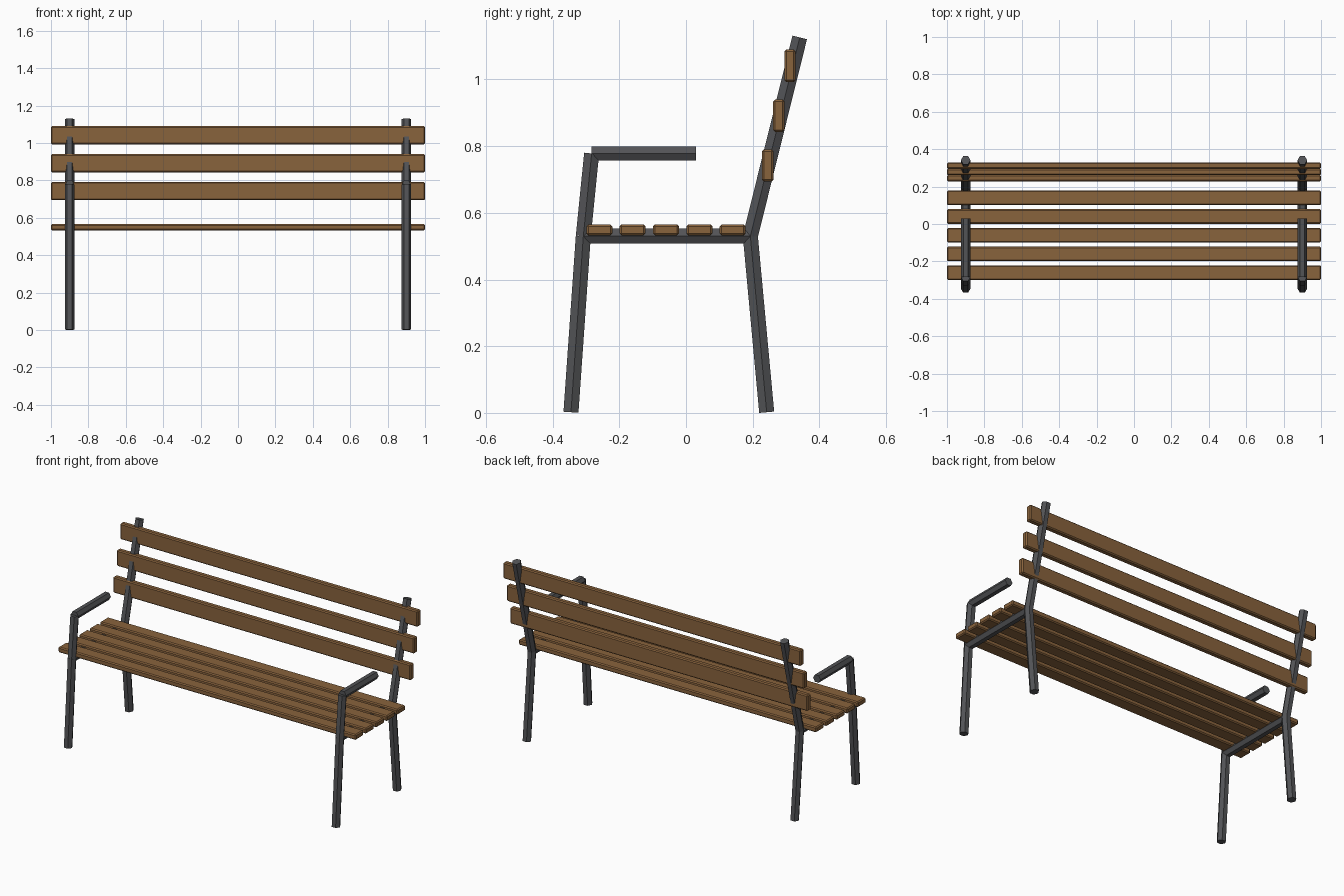
import bpy, bmesh, math
from mathutils import Vector, Matrix

cube = bpy.data.objects.get("Cube")
if cube:
    bpy.data.objects.remove(cube, do_unlink=True)


def material(name, rgb):
    m = bpy.data.materials.new(name)
    m.use_nodes = True
    m.diffuse_color = (*rgb, 1)
    m.node_tree.nodes["Principled BSDF"].inputs["Base Color"].default_value = (*rgb, 1)
    return m


wood = material("brown wood", (0.25, 0.125, 0.046))
metal = material("dark grey metal", (0.085, 0.087, 0.093))


def add_object(name, bm, mat):
    mesh = bpy.data.meshes.new(name)
    bm.to_mesh(mesh)
    bm.free()
    mesh.materials.append(mat)
    obj = bpy.data.objects.new(name, mesh)
    bpy.context.collection.objects.link(obj)
    return obj


def tube(name, x, start, end, radius=0.026):
    """Hexagonal bar between two (y, z) points, with corners facing sideways."""
    a, b = Vector((x, *start)), Vector((x, *end))
    along = (b - a).normalized()
    side = Vector((1, 0, 0))
    turn = Matrix((side, along.cross(side), along)).transposed().to_4x4()
    bm = bmesh.new()
    bmesh.ops.create_cone(bm, cap_ends=True, segments=6, radius1=radius,
                          radius2=radius, depth=(b - a).length)
    # Put a corner of the hexagon on the sideways axis
    if max(v.co.x for v in bm.verts) < radius * 0.95:
        bmesh.ops.rotate(bm, verts=bm.verts, matrix=Matrix.Rotation(math.pi / 6, 3, 'Z'))
    bm.transform(Matrix.Translation((a + b) / 2) @ turn)
    add_object(name, bm, metal)


def slat(name, y, z, depth, height):
    bm = bmesh.new()
    bmesh.ops.create_cube(bm, size=1)
    bm.transform(Matrix.Translation((0, y, z)) @ Matrix.Diagonal((2, depth, height, 1)))
    obj = add_object(name, bm, wood)
    bevel = obj.modifiers.new("edge bevel", 'BEVEL')
    bevel.width = 0.006
    bevel.segments = 1


# Side frames
front_joint, back_joint = (-0.308, 0.53), (0.193, 0.53)
arm_joint = (-0.283, 0.778)
for label, x in (("right", -0.9), ("left", 0.9)):
    tube(label + "_front_leg", x, (-0.345, 0.002), front_joint)
    tube(label + "_arm_post", x, front_joint, arm_joint)
    tube(label + "_armrest", x, arm_joint, (0.03, 0.778), 0.025)
    tube(label + "_seat_rail", x, front_joint, back_joint)
    tube(label + "_back_leg", x, (0.242, 0.002), back_joint)
    tube(label + "_back_post", x, back_joint, (0.341, 1.126))

# Seat boards
for i in range(5):
    slat(f"seat_slat_{i + 1}", -0.26 + 0.1 * i, 0.549, 0.078, 0.033)

# Backrest boards, stepping up along the leaning posts
for i in range(3):
    slat(f"back_slat_{i + 1}", 0.245 + 0.0335 * i, 0.742 + 0.1495 * i, 0.034, 0.097)
